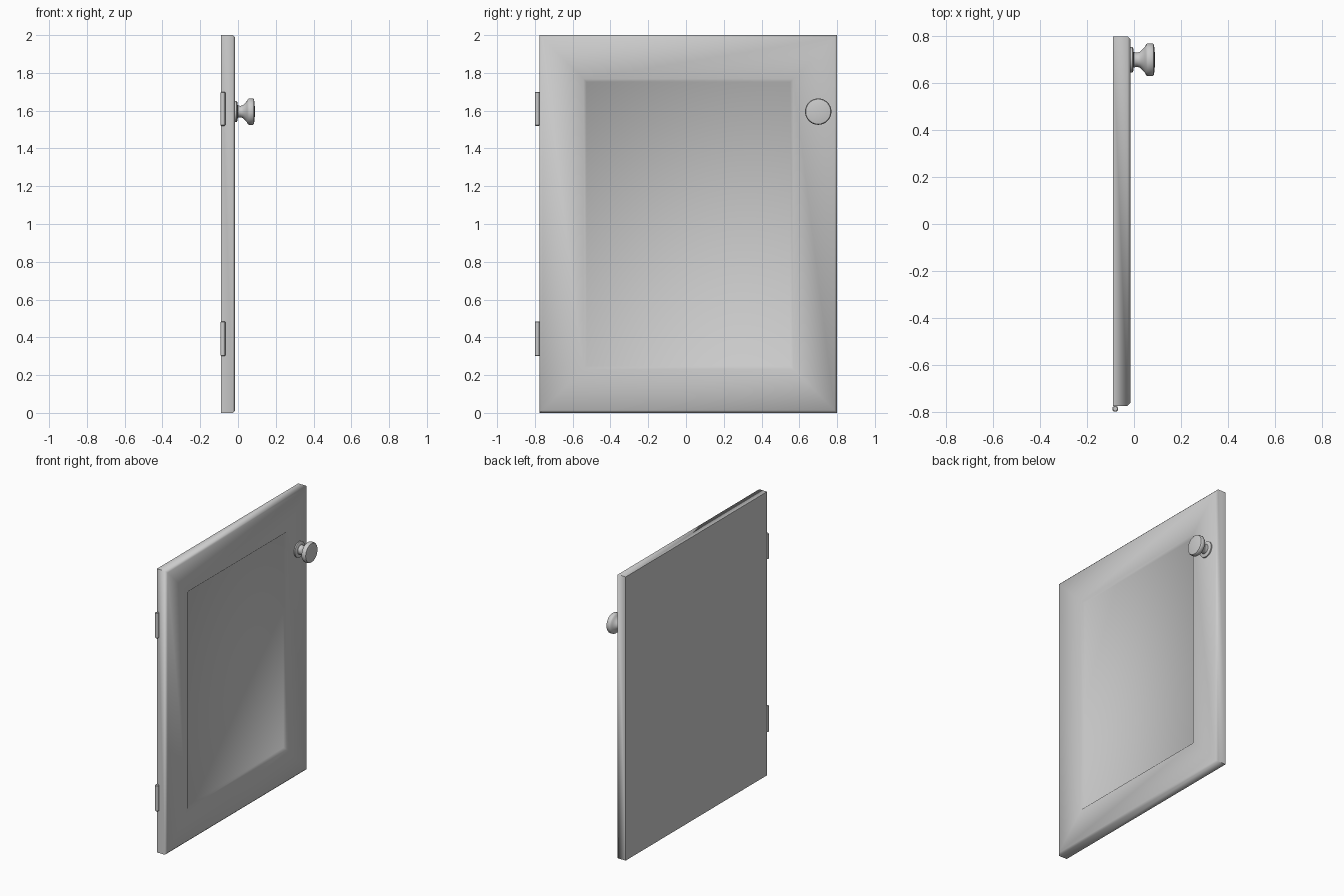
import bpy, bmesh, math
from mathutils import Matrix, Vector

if "Cube" in bpy.data.objects:
    bpy.data.objects.remove(bpy.data.objects["Cube"])


def finish(name, bm, angle):
    bmesh.ops.recalc_face_normals(bm, faces=bm.faces)
    me = bpy.data.meshes.new(name)
    bm.to_mesh(me)
    bm.free()
    ob = bpy.data.objects.new(name, me)
    bpy.context.collection.objects.link(ob)
    bpy.ops.object.select_all(action='DESELECT')
    ob.select_set(True)
    bpy.context.view_layer.objects.active = ob
    bpy.ops.object.shade_smooth_by_angle(angle=math.radians(angle))
    return ob


# door: nested rectangular loops (inset, x) from back to recessed panel
Y0, Y1, Z0, Z1 = -0.775, 0.80, 0.0, 2.0
bm = bmesh.new()
loops = []
for i, x in [(0, -0.09), (0, -0.028), (0.013, -0.015), (0.232, -0.015), (0.248, -0.032)]:
    loops.append([bm.verts.new((x, y, z)) for y, z in
                  [(Y0 + i, Z0 + i), (Y1 - i, Z0 + i), (Y1 - i, Z1 - i), (Y0 + i, Z1 - i)]])
for a, b in zip(loops, loops[1:]):
    for k in range(4):
        n = (k + 1) % 4
        bm.faces.new((a[k], a[n], b[n], b[k]))
bm.faces.new(loops[0])
bm.faces.new(loops[-1])
finish("door_panel", bm, 60)


def lathe(name, profile, origin, axis, steps=32, angle=40):
    """Revolve (distance, radius) points about an axis through origin."""
    bm = bmesh.new()
    vs = [bm.verts.new((r, 0, d)) for d, r in profile]
    es = [bm.edges.new(p) for p in zip(vs, vs[1:])]
    bmesh.ops.spin(bm, geom=vs + es, cent=(0, 0, 0), axis=(0, 0, 1),
                   angle=math.tau, steps=steps)
    bmesh.ops.remove_doubles(bm, verts=bm.verts, dist=1e-5)
    rot = Vector((0, 0, 1)).rotation_difference(Vector(axis)).to_matrix().to_4x4()
    bm.transform(Matrix.Translation(origin) @ rot)
    return finish(name, bm, angle)


# knob with base plate, flared neck and domed head
lathe("knob", [(-0.02, 0), (-0.02, 0.055), (-0.007, 0.055), (-0.003, 0.048),
               (-0.001, 0.033), (0.012, 0.030), (0.026, 0.034), (0.038, 0.046),
               (0.047, 0.056), (0.052, 0.066), (0.058, 0.070), (0.078, 0.070),
               (0.084, 0.066), (0.087, 0.050), (0.089, 0.025), (0.09, 0)],
      (0, 0.70, 1.595), (1, 0, 0))

# hinge barrels
for label, z0, z1 in [("lower", 0.30, 0.485), ("upper", 1.52, 1.70)]:
    h = z1 - z0
    lathe(label + "_hinge", [(0, 0), (0, 0.009), (0.004, 0.0125),
                             (h - 0.004, 0.0125), (h, 0.009), (h, 0)],
          (-0.08, -0.7875, z0), (0, 0, 1), 24)
